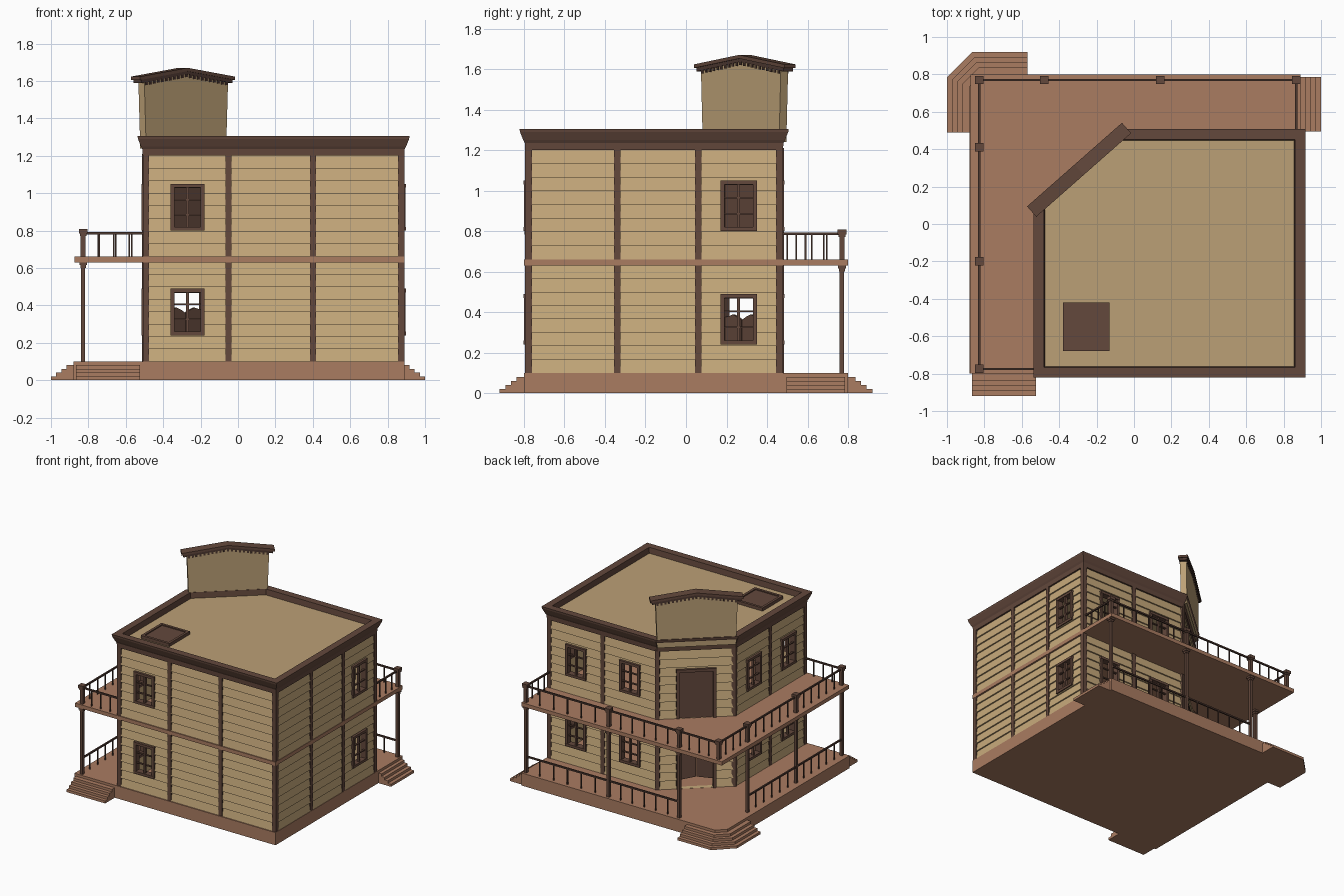
import bpy, bmesh, math
from mathutils import Matrix, Vector

if "Cube" in bpy.data.objects:
    bpy.data.objects.remove(bpy.data.objects["Cube"])

def material(name, rgb):
    m = bpy.data.materials.new(name)
    m.diffuse_color = (*rgb, 1)
    m.use_nodes = True
    m.node_tree.nodes["Principled BSDF"].inputs["Base Color"].default_value = m.diffuse_color
    return m

TAN = material("tan_boards", (0.57, 0.40, 0.20))
ROOF = material("roof_tan", (0.50, 0.35, 0.18))
DECK = material("deck_wood", (0.40, 0.20, 0.12))
TRIM = material("dark_trim", (0.125, 0.065, 0.045))
DARK = material("darker_trim", (0.075, 0.04, 0.03))
parts = {}

def part(name, mat):
    if name not in parts:
        parts[name] = (bmesh.new(), mat)
    return parts[name][0]

def box(name, mat, x, y, z, M=Matrix()):
    """Box from three (min, max) ranges in frame M."""
    c = [sum(r) / 2 for r in (x, y, z)]
    s = [abs(r[1] - r[0]) for r in (x, y, z)]
    bmesh.ops.create_cube(part(name, mat), size=1,
                          matrix=M @ Matrix.Translation(c) @ Matrix.Diagonal((*s, 1)))

def block(name, mat, cx, cy, w, z0, z1, M=Matrix()):
    box(name, mat, (cx - w / 2, cx + w / 2), (cy - w / 2, cy + w / 2), (z0, z1), M)

def prism(name, mat, pts, z0, z1, M=Matrix()):
    bm = part(name, mat)
    lo, hi = ([bm.verts.new(M @ Vector((x, y, z))) for x, y in pts] for z in (z0, z1))
    bm.faces.new(lo)
    bm.faces.new(hi)
    for i in range(len(pts)):
        j = (i + 1) % len(pts)
        bm.faces.new((lo[i], lo[j], hi[j], hi[i]))

# Building footprint, counter-clockwise, with one cut corner
FOOT = [Vector(p) for p in [(-.495, -.78), (.875, -.78), (.875, .465), (-.075, .465), (-.495, .095)]]

def offset(d):
    out = []
    for i, p in enumerate(FOOT):
        a = (p - FOOT[i - 1]).normalized()
        b = (FOOT[(i + 1) % 5] - p).normalized()
        na, nb = Vector((a.y, -a.x)), Vector((b.y, -b.x))
        out.append(p + (na + nb) * d / (1 + na.dot(nb)))
    return out

def sweep(name, mat, profile):
    """Closed (offset, height) profile run round the footprint."""
    bm = part(name, mat)
    rings = [[bm.verts.new((*p, z)) for p in offset(d)] for d, z in profile]
    for k, r in enumerate(rings):
        q = rings[k - 1]
        for i in range(5):
            j = (i + 1) % 5
            bm.faces.new((q[i], q[j], r[j], r[i]))

def frame(x, y, deg):
    """Wall frame: local x along the wall, -y outward."""
    return Matrix.Translation((x, y, 0)) @ Matrix.Rotation(math.radians(deg), 4, 'Z')

UP = Matrix.Rotation(math.pi / 2, 4, 'X')
mid = (FOOT[3] + FOOT[4]) / 2
e = (FOOT[4] - FOOT[3]).normalized()
CORNER = frame(mid.x, mid.y, math.degrees(math.atan2(e.y, e.x)))

# Base with cut corner, and balcony slab
prism("base", DECK, [(-.88, -.8), (.89, -.8), (.89, .8), (-.815, .8), (-.88, .735)], 0, .1)
box("balcony_floor", DECK, (-.875, .89), (-.8, .8), (.63, .66))

# Three flights of steps
for i in range(4):
    d, top = .028 * i, .02 * (i + 1)
    box("front_steps", DECK, (-.865, -.525), (-.92 + d, -.79), (0, top))
    box("side_steps", DECK, (.88, 1 - d), (.495, .785), (0, top))
    k = .414 * d
    prism("corner_steps", DECK, [(-1 + d, .49), (-1 + d, .785 - k), (-.865 + k, .92 - d),
                                 (-.57, .92 - d), (-.57, .79), (-.80, .72), (-.87, .49)], 0, top)

# Clapboard walls, one shell per storey
FLOORS = [(.1, .63, "lower"), (.66, 1.2, "upper")]
for z0, z1, label in FLOORS:
    h = (z1 - z0) / 8
    prof = [q for i in range(8) for q in ((.012, z0 + i * h), (.001, z0 + (i + 1) * h))]
    sweep(label + "_walls", TAN, prof + [(-.025, z1), (-.025, z0)])

# Wall pilasters and corner boards
for x in (-.05, .4):
    box("pilasters", TRIM, (x - .016, x + .016), (-.794, -.77), (.1, 1.2))
box("pilasters", TRIM, (.384, .416), (.455, .479), (.1, 1.2))
for y in (-.34, .06):
    box("pilasters", TRIM, (.865, .889), (y - .016, y + .016), (.1, 1.2))
box("pilasters", TRIM, (-.509, -.485), (-.356, -.324), (.1, 1.2))
for p, a in zip(offset(-.003), (0, 0, 0, 20, 20)):
    block("corner_boards", TRIM, 0, 0, .034, .1, 1.21, frame(p.x, p.y, a))

# Windows: frame, sill and 2 x 3 panes
def window(M, z):
    box("window_cutter", TRIM, (-.08, .08), (-.1, .1), (z + .01, z + .24), M)
    for s in (-1, 1):
        box("window_frames", TRIM, (s * .09, s * .07), (-.02, .028), (z, z + .25), M)
    for za in (z, z + .23):
        box("window_frames", TRIM, (-.09, .09), (-.022, .028), (za, za + .02), M)
    box("window_bars", TRIM, (-.007, .007), (-.012, .006), (z, z + .25), M)
    for zc in (z + .085, z + .165):
        box("window_bars", TRIM, (-.08, .08), (-.01, .004), (zc - .004, zc + .004), M)

for M in (frame(-.27, -.78, 0), frame(.875, .26, 90), frame(.16, .465, 180),
          frame(.635, .465, 180), frame(-.495, -.13, 270), frame(-.495, -.565, 270)):
    for z in (.24, .8):
        window(M, z)

# Corner doorways
for z, label in ((.1, "lower"), (.66, "upper")):
    box("window_cutter", TRIM, (-.13, .13), (-.1, .1), (z + .001, z + .375), CORNER)
    for s in (-1, 1):
        box("door_frames", TRIM, (s * .145, s * .122), (-.022, .028), (z, z + .39), CORNER)
    box("door_frames", TRIM, (-.145, .145), (-.022, .028), (z + .367, z + .39), CORNER)
box("upper_door", TRIM, (-.125, .125), (-.01, .01), (.66, 1.03), CORNER)
for s in (-1, 1):
    leaf = [(s * x, z) for x, z in [(.003, .19), (.122, .17), (.122, .375), (.095, .38),
                                    (.065, .388), (.03, .375), (.003, .36)]]
    prism("swing_doors", TRIM, leaf, -.008, .008, CORNER @ UP)

# Roof, cornice and hatch
prism("roof", ROOF, [tuple(p) for p in offset(-.01)], 1.225, 1.26)
sweep("cornice", TRIM, [(-.02, 1.2), (.014, 1.2), (.016, 1.235), (.024, 1.25), (.04, 1.29),
                        (.042, 1.305), (-.014, 1.305), (-.02, 1.25)])
box("roof_hatch", TRIM, (-.375, -.135), (-.675, -.425), (1.255, 1.277))
for a, b in ((-.38, -.36), (-.15, -.13)):
    box("hatch_rim", TRIM, (a, b), (-.68, -.42), (1.255, 1.285))
for a, b in ((-.68, -.66), (-.44, -.42)):
    box("hatch_rim", TRIM, (-.38, -.13), (a, b), (1.255, 1.285))

# False front above the cut corner, with a gabled cap
prism("false_front", ROOF, [(-.285, 1.24), (.285, 1.24), (.298, 1.59), (0, 1.64), (-.298, 1.59)],
      -.012, .036, CORNER @ UP)

def chevron(name, mat, L, zend, rise, t, y0, y1):
    prism(name, mat, [(-L, zend), (0, zend + rise), (L, zend), (L, zend + t),
                      (0, zend + rise + t), (-L, zend + t)], y0, y1, CORNER @ UP)

chevron("cap_top", TRIM, .338, 1.605, .047, .018, -.024, .05)
chevron("cap_lower", DARK, .325, 1.588, .048, .02, -.018, .044)
for i in range(-10, 11):
    x = i * .0285
    zc = 1.638 - abs(x) * .148
    box("cap_dentils", DARK, (x - .007, x + .007), (-.043, .017), (zc - .018, zc + .004), CORNER)

# Porch posts and balcony posts
POSTS = [(.868, .77), (.14, .77), (-.48, .77), (-.828, .77), (-.828, .41), (-.828, -.2), (-.828, -.775)]
for i, (x, y) in enumerate(POSTS):
    if i != 3:
        block("porch_posts", TRIM, x, y, .022, .1, .63)
        block("porch_capitals", TRIM, x, y, .03, .6, .618)
        block("porch_capitals", TRIM, x, y, .04, .615, .631)
    block("balcony_posts", TRIM, x, y, .026, .66, .785)
    block("balcony_post_caps", TRIM, x, y, .036, .772, .785)
    block("balcony_post_caps", TRIM, x, y, .045, .784, .808)

# Railings
def railing(name, a, b, z):
    a, b = Vector(a), Vector(b)
    d = b - a
    n = 4 if d.length < .45 else 6
    M = frame(a.x, a.y, math.degrees(math.atan2(d.y, d.x)))
    box(name, DARK, (0, d.length), (-.006, .006), (z + .12, z + .132), M)
    for i in range(1, n):
        block(name, DARK, d.length * i / n, 0, .008, z, z + .125, M)

for i in range(6):
    railing("balcony_railing", POSTS[i], POSTS[i + 1], .66)
    if i not in (2, 3):
        railing("porch_railing", POSTS[i], POSTS[i + 1], .1)
railing("balcony_railing", POSTS[0], (.868, .47), .66)
railing("balcony_railing", POSTS[6], (-.5, -.775), .66)

# Turn every part into an object
objs = {}
for name, (bm, mat) in parts.items():
    bmesh.ops.recalc_face_normals(bm, faces=bm.faces)
    me = bpy.data.meshes.new(name)
    bm.to_mesh(me)
    bm.free()
    me.materials.append(mat)
    objs[name] = bpy.data.objects.new(name, me)
    bpy.context.collection.objects.link(objs[name])

# Cut window and door openings
cutter = objs["window_cutter"]
for label in ("lower", "upper"):
    wall = objs[label + "_walls"]
    mod = wall.modifiers.new("openings", 'BOOLEAN')
    mod.operation, mod.solver, mod.object = 'DIFFERENCE', 'EXACT', cutter
    bpy.context.view_layer.objects.active = wall
    bpy.ops.object.modifier_apply(modifier=mod.name)
bpy.data.objects.remove(cutter)
